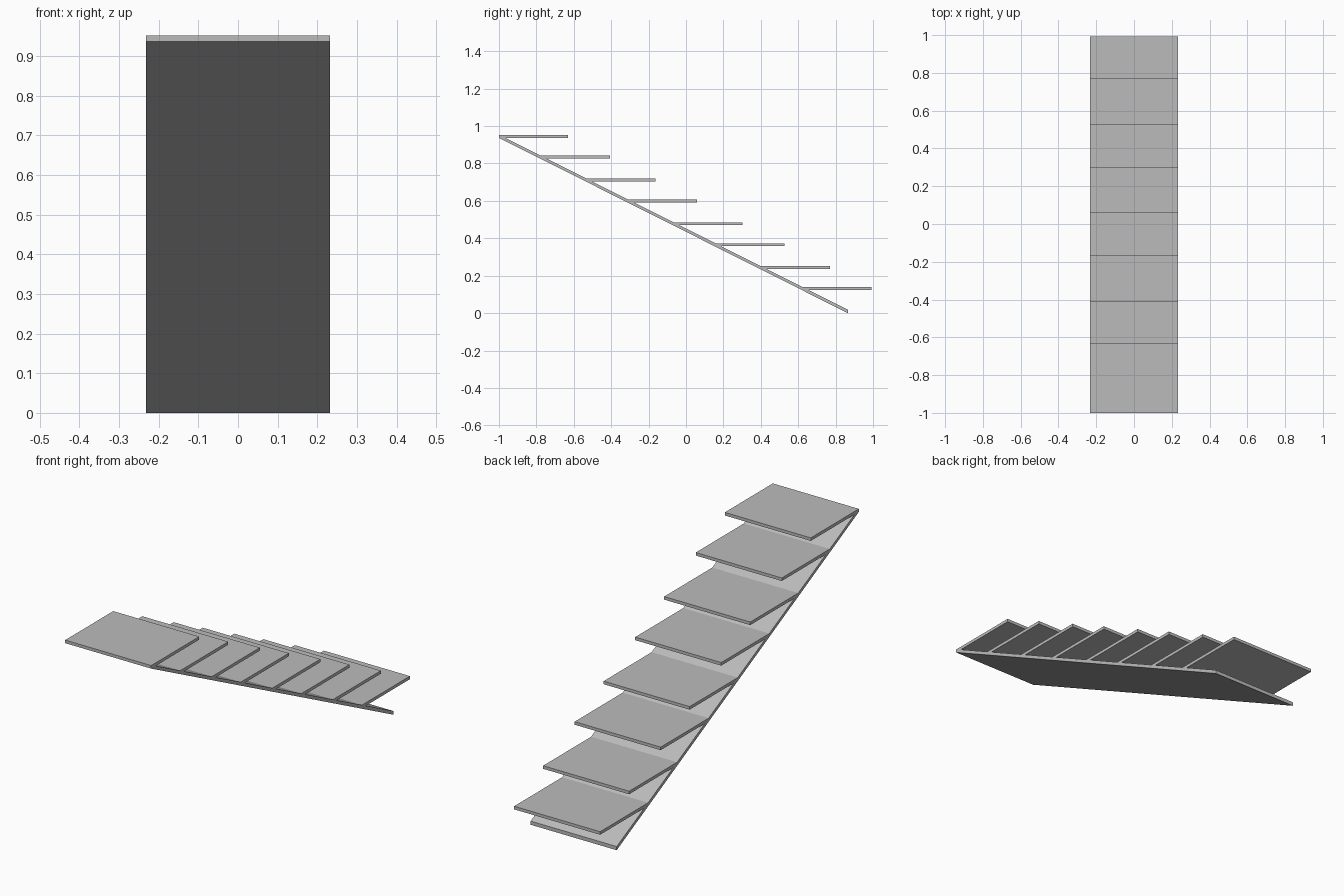
import bpy
import bmesh

cube = bpy.data.objects.get("Cube")
if cube:
    bpy.data.objects.remove(cube, do_unlink=True)

HALF_WIDTH = 0.232
TREAD_DEPTH = 0.37
THICKNESS = 0.015
SLOPE = 0.502

grey = bpy.data.materials.new("plain grey")
grey.use_nodes = True
colour = (0.5, 0.5, 0.5, 1)
grey.diffuse_color = colour
grey.node_tree.nodes["Principled BSDF"].inputs["Base Color"].default_value = colour


def extrude_profile(name, profile):
    """Extrude a side profile of (y, z) points across the stair width."""
    bm = bmesh.new()
    face = bm.faces.new([bm.verts.new((-HALF_WIDTH, y, z)) for y, z in profile])
    result = bmesh.ops.extrude_face_region(bm, geom=[face])
    moved = [v for v in result["geom"] if isinstance(v, bmesh.types.BMVert)]
    bmesh.ops.translate(bm, verts=moved, vec=(2 * HALF_WIDTH, 0, 0))
    bmesh.ops.recalc_face_normals(bm, faces=bm.faces)
    mesh = bpy.data.meshes.new(name)
    bm.to_mesh(mesh)
    bm.free()
    mesh.materials.append(grey)
    obj = bpy.data.objects.new(name, mesh)
    bpy.context.collection.objects.link(obj)
    return obj


# Sloping board under the treads
top = 0.952
foot = 0.865
extrude_profile("sloping_board", [
    (-1, top - THICKNESS), (-1, top - 0.002), (-0.996, top),
    (foot, 0.018), (foot, 0)])

# Flat treads, spaced in alternating short and long steps
y = -1
for i in range(8):
    z = top - SLOPE * (y + 1) + 0.002 * min(i, 1)
    extrude_profile(f"tread_{i + 1}", [
        (y, z - THICKNESS), (y + TREAD_DEPTH, z - THICKNESS),
        (y + TREAD_DEPTH, z), (y, z)])
    y += 0.243 if i % 2 else 0.2235
